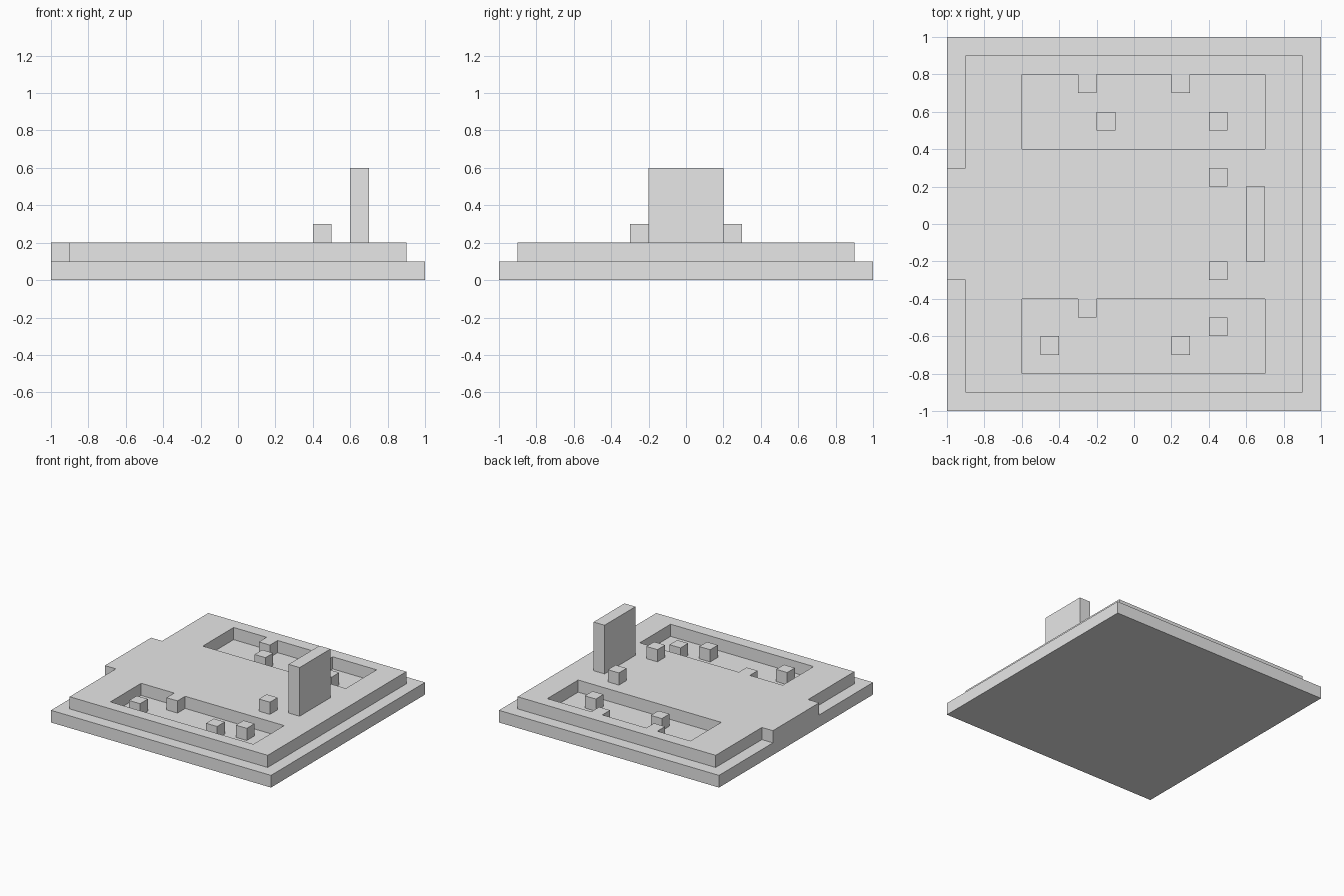
import bpy
import bmesh

default_cube = bpy.data.objects.get("Cube")
if default_cube:
    bpy.data.objects.remove(default_cube, do_unlink=True)

GREY = (0.8, 0.8, 0.8, 1.0)
stone = bpy.data.materials.new("light_grey")
stone.use_nodes = True
stone.diffuse_color = GREY
stone.node_tree.nodes["Principled BSDF"].inputs["Base Color"].default_value = GREY


def prism(name, outline, z0, z1):
    """Extrude a flat outline between two heights."""
    bm = bmesh.new()
    face = bm.faces.new([bm.verts.new((x, y, z0)) for x, y in outline])
    side = bmesh.ops.extrude_face_region(bm, geom=[face])
    top = [v for v in side["geom"] if isinstance(v, bmesh.types.BMVert)]
    bmesh.ops.translate(bm, verts=top, vec=(0, 0, z1 - z0))
    bmesh.ops.recalc_face_normals(bm, faces=bm.faces)
    mesh = bpy.data.meshes.new(name)
    bm.to_mesh(mesh)
    bm.free()
    mesh.materials.append(stone)
    obj = bpy.data.objects.new(name, mesh)
    bpy.context.collection.objects.link(obj)
    return obj


def box(name, x0, x1, y0, y1, z0, z1):
    return prism(name, [(x0, y0), (x1, y0), (x1, y1), (x0, y1)], z0, z1)


STEP = 0.1  # edge of a small block and height of one level

# Base slab
box("base_slab", -1, 1, -1, 1, 0, STEP)

# Raised deck with an entrance tongue reaching the edge
half = [(0.9, 0.9), (-0.9, 0.9), (-0.9, 0.3), (-1, 0.3)]
deck = prism("raised_deck", half + [(x, -y) for x, y in reversed(half)], STEP, 2 * STEP)

# Two sunken pits, cut down to the base slab
for name, y0 in (("back", 0.4), ("front", -0.8)):
    cutter = box(name + "_pit_cutter", -0.6, 0.7, y0, y0 + 0.4, 0.05, 0.25)
    cutter.hide_render = True
    cutter.hide_viewport = True
    cut = deck.modifiers.new(name + "_pit", "BOOLEAN")
    cut.operation = "DIFFERENCE"
    cut.solver = "EXACT"
    cut.object = cutter

# Upright wall
box("upright_wall", 0.6, 0.7, -0.2, 0.2, 2 * STEP, 0.6)

# Small blocks: on the deck, then on the pit floors
blocks = {
    "deck_block": (2 * STEP, [(0.4, 0.2), (0.4, -0.3)]),
    "back_pit_block": (STEP, [(-0.3, 0.7), (0.2, 0.7), (-0.2, 0.5), (0.4, 0.5)]),
    "front_pit_block": (STEP, [(-0.3, -0.5), (-0.5, -0.7), (0.2, -0.7), (0.4, -0.6)]),
}
for name, (z, corners) in blocks.items():
    for i, (x, y) in enumerate(corners, 1):
        box(f"{name}_{i}", x, x + STEP, y, y + STEP, z, z + STEP)
